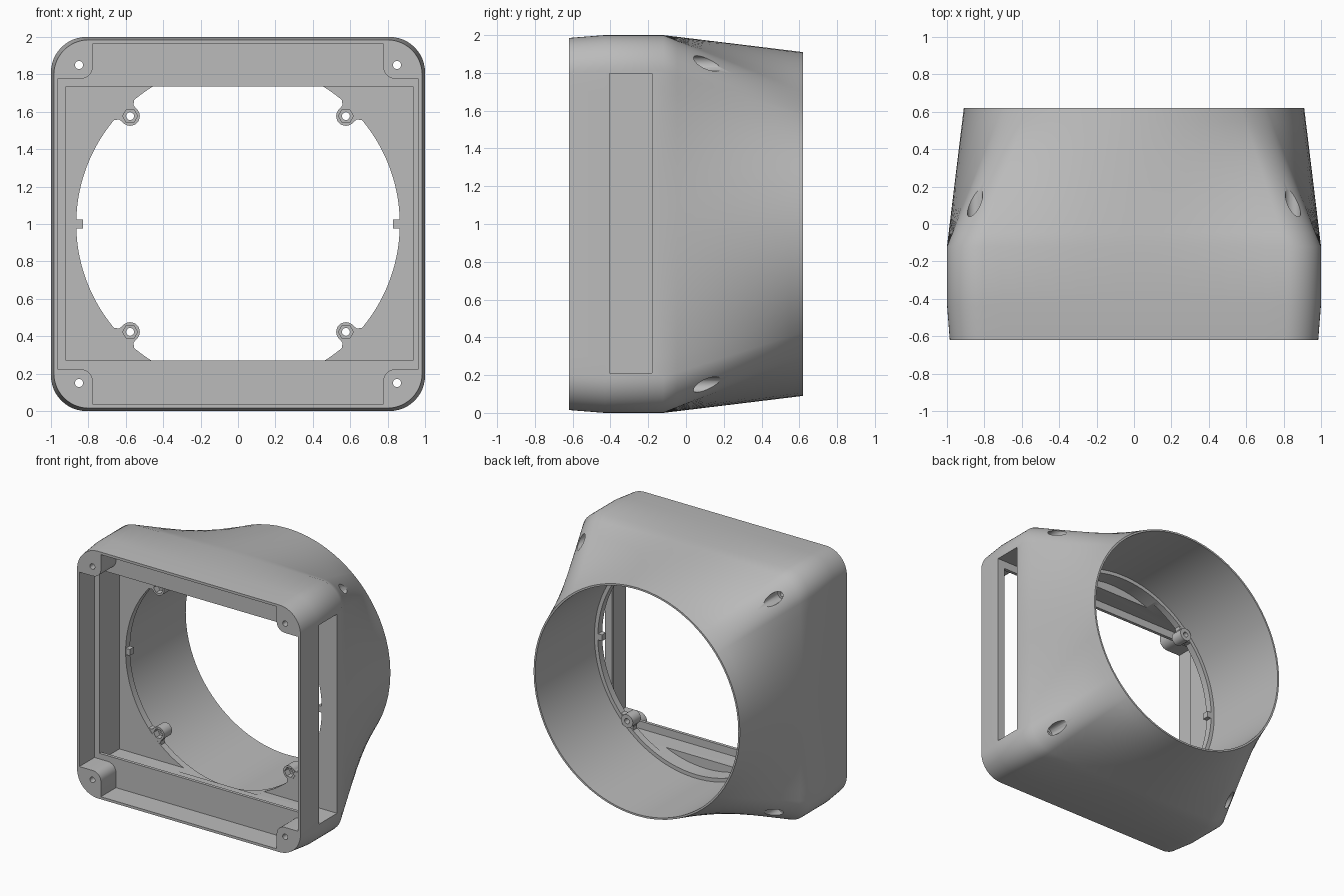
import bpy, bmesh
from math import sin, cos, pi, radians, hypot
from mathutils import Vector

if "Cube" in bpy.data.objects:
    bpy.data.objects.remove(bpy.data.objects["Cube"])

CZ = 1.0  # height of the duct axis

grey = bpy.data.materials.new("matte_grey")
grey.use_nodes = True
grey.diffuse_color = (0.5, 0.5, 0.5, 1)
grey.node_tree.nodes["Principled BSDF"].inputs["Base Color"].default_value = (0.5, 0.5, 0.5, 1)


def skin(name, rings):
    """Closed solid through equal-length rings of 3D points."""
    bm = bmesh.new()
    rows = [[bm.verts.new(p) for p in ring] for ring in rings]
    n = len(rows[0])
    for a, b in zip(rows, rows[1:]):
        for i in range(n):
            j = (i + 1) % n
            bm.faces.new((a[i], a[j], b[j], b[i]))
    bm.faces.new(rows[0])
    bm.faces.new(rows[-1])
    bmesh.ops.recalc_face_normals(bm, faces=bm.faces)
    mesh = bpy.data.meshes.new(name)
    bm.to_mesh(mesh)
    bm.free()
    mesh.materials.append(grey)
    obj = bpy.data.objects.new(name, mesh)
    bpy.context.collection.objects.link(obj)
    return obj


def prism(name, outline, y0, y1):
    return skin(name, [[(x, y, z + CZ) for x, z in outline] for y in (y0, y1)])


def circle(r, cx=0, cz=0, n=32):
    return [(cx + r * cos(2 * pi * i / n), cz + r * sin(2 * pi * i / n)) for i in range(n)]


def rect(x0, x1, z0, z1):
    return [(x0, z0), (x1, z0), (x1, z1), (x0, z1)]


def quarter_turns(quarter):
    """Repeat a first-quadrant outline around the axis."""
    pts = []
    for k in range(4):
        c, s = round(cos(k * pi / 2)), round(sin(k * pi / 2))
        pts += [(x * c - z * s, x * s + z * c) for x, z in quarter]
    return pts


def rounded_square(half, r, corner=12, side=16):
    f = half - r
    quarter = [(half, -f + 2 * f * i / side) for i in range(side)]
    quarter += [(f + r * cos(a), f + r * sin(a))
                for a in (pi / 2 * i / corner for i in range(corner))]
    return quarter_turns(quarter)


def combine(target, tool, operation):
    mod = target.modifiers.new(operation, 'BOOLEAN')
    mod.operation = operation
    mod.solver = 'EXACT'
    mod.object = tool
    bpy.context.view_layer.objects.active = target
    bpy.ops.object.modifier_apply(modifier=mod.name)
    bpy.data.objects.remove(tool)


# Outer shell: drafted square collar, then a ruled transition to a round mouth
SQUARE_END, MOUTH = -0.12, 0.62
square = rounded_square(1.0, 0.19)
rings = [[(x * 0.985, -0.62, z * 0.985 + CZ) for x, z in square],
         [(x, -0.43, z + CZ) for x, z in square]]
STEPS = 10
for i in range(STEPS + 1):
    t = i / STEPS
    y = SQUARE_END + (MOUTH - SQUARE_END) * t
    ring = []
    for x, z in square:
        k = (1 - t) + t * 0.91 / hypot(x, z)
        ring.append((x * k, y, z * k + CZ))
    rings.append(ring)
housing = skin("fan_duct_housing", rings)

# Front recess with rounded corner posts
IN, POST, R = 0.965, 0.775, 0.07
quarter = [(IN, POST)]
quarter += [(POST + R + R * cos(a), POST + R + R * sin(a))
            for a in (radians(270 - 15 * i) for i in range(7))]
quarter += [(POST, IN)]
combine(housing, prism("recess_cutter", quarter_turns(quarter), -0.8, -0.43), 'DIFFERENCE')

# Window in the ledge, side slot with fan bay, plate hole, round duct bore
combine(housing, prism("window_cutter", rect(-0.92, 0.935, -0.73, 0.735), -0.5, -0.3), 'DIFFERENCE')
combine(housing, prism("slot_cutter", rect(-0.92, 1.2, -0.79, 0.797), -0.405, -0.18), 'DIFFERENCE')
combine(housing, prism("plate_hole_cutter", circle(0.865, n=128), -0.25, 0.0), 'DIFFERENCE')
combine(housing, prism("bore_cutter", circle(0.895, n=128), -0.125, 0.8), 'DIFFERENCE')

# Locating keys on both sides of the plate hole
for s in (-1, 1):
    x0, x1 = sorted((s * 0.83, s * 0.88))
    combine(housing, prism("key", rect(x0, x1, -0.025, 0.025), -0.178, -0.127), 'UNION')

# Nut bosses with flared webs, and corner screw holes
for sx in (-1, 1):
    for sz in (-1, 1):
        bx, bz = sx * 0.577, sz * 0.577
        out = Vector((sx, sz)).normalized()
        tan = Vector((-out.y, out.x))
        web = [out * d + tan * w for d, w in
               ((0.8, -0.045), (0.845, -0.055), (0.88, -0.1),
                (0.88, 0.1), (0.845, 0.055), (0.8, 0.045))]
        combine(housing, prism("boss_web", web, -0.178, -0.127), 'UNION')
        combine(housing, prism("boss", circle(0.052, bx, bz), -0.181, -0.08), 'UNION')
        combine(housing, prism("nut_cutter", circle(0.04, bx, bz, 6), -0.25, -0.13), 'DIFFERENCE')
        combine(housing, prism("bolt_cutter", circle(0.021, bx, bz, 20), -0.25, 0.0), 'DIFFERENCE')
        cx, cz = sx * 0.85, sz * 0.85
        combine(housing, prism("screw_cutter", circle(0.022, cx, cz, 20), -0.8, 0.3), 'DIFFERENCE')
        combine(housing, prism("counterbore_cutter", circle(0.041, cx, cz), 0.0, 0.6), 'DIFFERENCE')

# Smooth curved walls, crisp edges
bpy.ops.object.select_all(action='DESELECT')
housing.select_set(True)
bpy.context.view_layer.objects.active = housing
bpy.ops.object.shade_smooth_by_angle(angle=radians(35))
